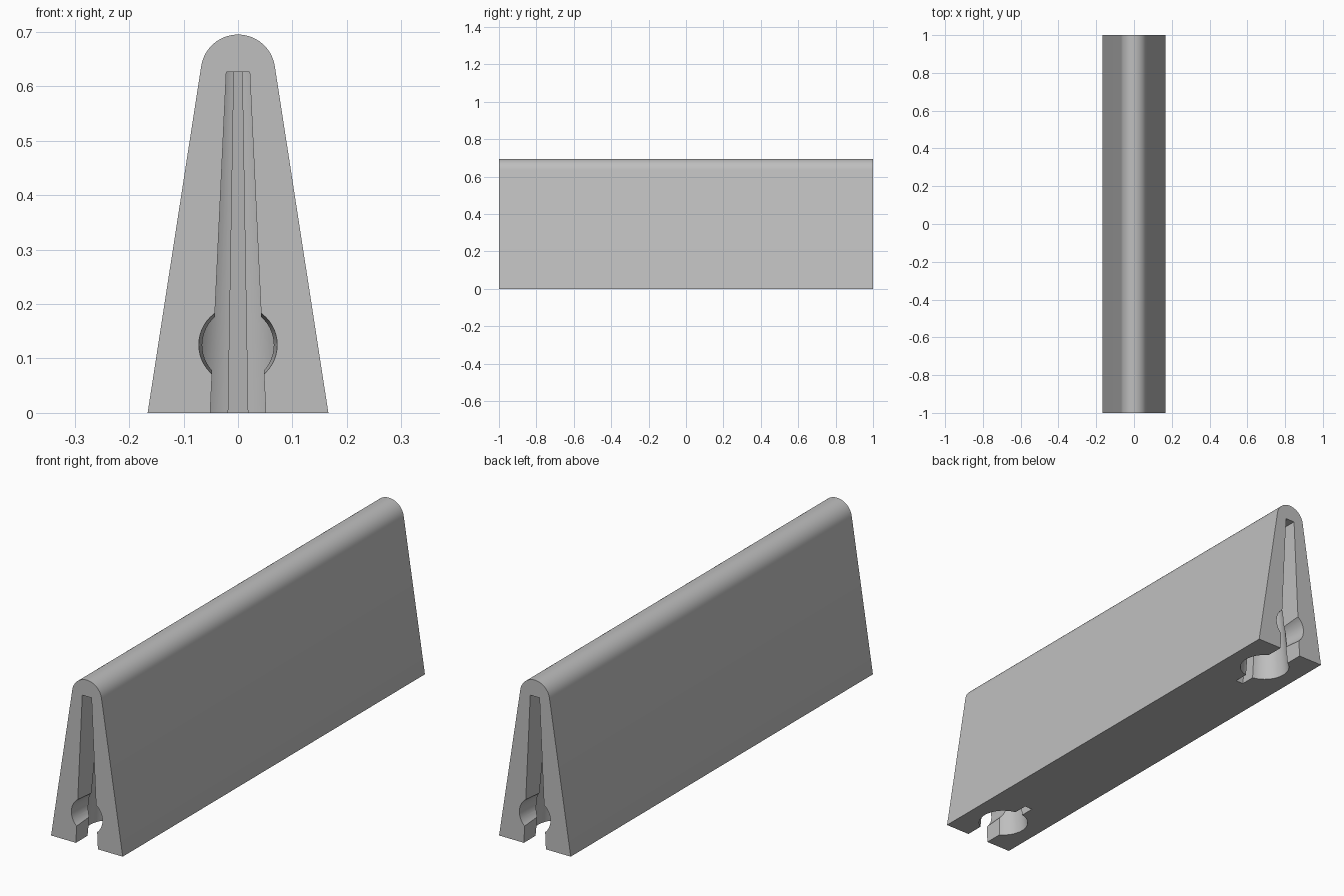
import bpy, bmesh
from math import sin, cos, pi, asin, atan, radians

cube = bpy.data.objects.get("Cube")
if cube:
    bpy.data.objects.remove(cube, do_unlink=True)

grey = bpy.data.materials.new("plain_grey")
grey.use_nodes = True
colour = (0.52, 0.52, 0.52, 1)
grey.diffuse_color = colour
grey.node_tree.nodes["Principled BSDF"].inputs["Base Color"].default_value = colour


def loft(name, rings):
    """Closed solid skinned between two outlines of equal length."""
    bm = bmesh.new()
    a, b = [[bm.verts.new(p) for p in ring] for ring in rings]
    n = len(a)
    for i in range(n):
        j = (i + 1) % n
        bm.faces.new((a[i], a[j], b[j], b[i]))
    bm.faces.new(a[::-1])
    bm.faces.new(b)
    bmesh.ops.recalc_face_normals(bm, faces=bm.faces)
    mesh = bpy.data.meshes.new(name)
    bm.to_mesh(mesh)
    bm.free()
    mesh.materials.append(grey)
    obj = bpy.data.objects.new(name, mesh)
    bpy.context.collection.objects.link(obj)
    return obj


# Wedge body: sloping sides blending tangentially into a rounded ridge
HALF, RIDGE_Z, RIDGE_R = 0.166, 0.6266, 0.0684
lean = atan(0.1545)
steps = 32
profile = [(-HALF, 0), (HALF, 0)]
for i in range(steps + 1):
    t = lean + (pi - 2 * lean) * i / steps
    profile.append((RIDGE_R * cos(t), RIDGE_Z + RIDGE_R * sin(t)))
body = loft("wedge_body", [[(x, y, z) for x, z in profile] for y in (-1, 1)])

# Keyhole pocket: open neck, round bore and narrow slit, tapering upwards
BORE_Y, BORE_R, NECK, SLIT, SLIT_LEN = 0.837, 0.1, 0.051, 0.018, 0.161


def keyhole(z, end):
    s = 1 - 0.58 * z / RIDGE_Z
    first, last = asin(NECK / BORE_R), pi - asin(SLIT / BORE_R)
    half = [(NECK * s, 1.05)]
    for i in range(25):
        t = first + (last - first) * i / 24
        half.append((BORE_R * s * sin(t), BORE_Y + BORE_R * s * cos(t)))
    half.append((SLIT * s, BORE_Y - SLIT_LEN * s))
    outline = half + [(-x, y) for x, y in reversed(half)]
    return [(x, y * end, z) for x, y in outline]


# Round lead-in that narrows from the end face towards the bore
def lead_in(y, end):
    r = 0.072 - 0.06 * (1 - y)
    return [(r * cos(2 * pi * i / 48), y * end, 0.125 + r * sin(2 * pi * i / 48))
            for i in range(48)]


def cut(cutter):
    cutter.hide_render = True
    mod = body.modifiers.new("cut", 'BOOLEAN')
    mod.operation = 'DIFFERENCE'
    mod.solver = 'EXACT'
    mod.object = cutter
    bpy.context.view_layer.objects.active = body
    bpy.ops.object.modifier_apply(modifier=mod.name)
    bpy.data.objects.remove(cutter, do_unlink=True)


for end in (-1, 1):
    cut(loft("keyhole_cutter", [keyhole(-0.02, end), keyhole(RIDGE_Z, end)]))
    cut(loft("lead_in_cutter", [lead_in(1.05, end), lead_in(0.84, end)]))

bpy.ops.object.select_all(action='DESELECT')
body.select_set(True)
bpy.context.view_layer.objects.active = body
bpy.ops.object.shade_smooth_by_angle(angle=radians(20))
